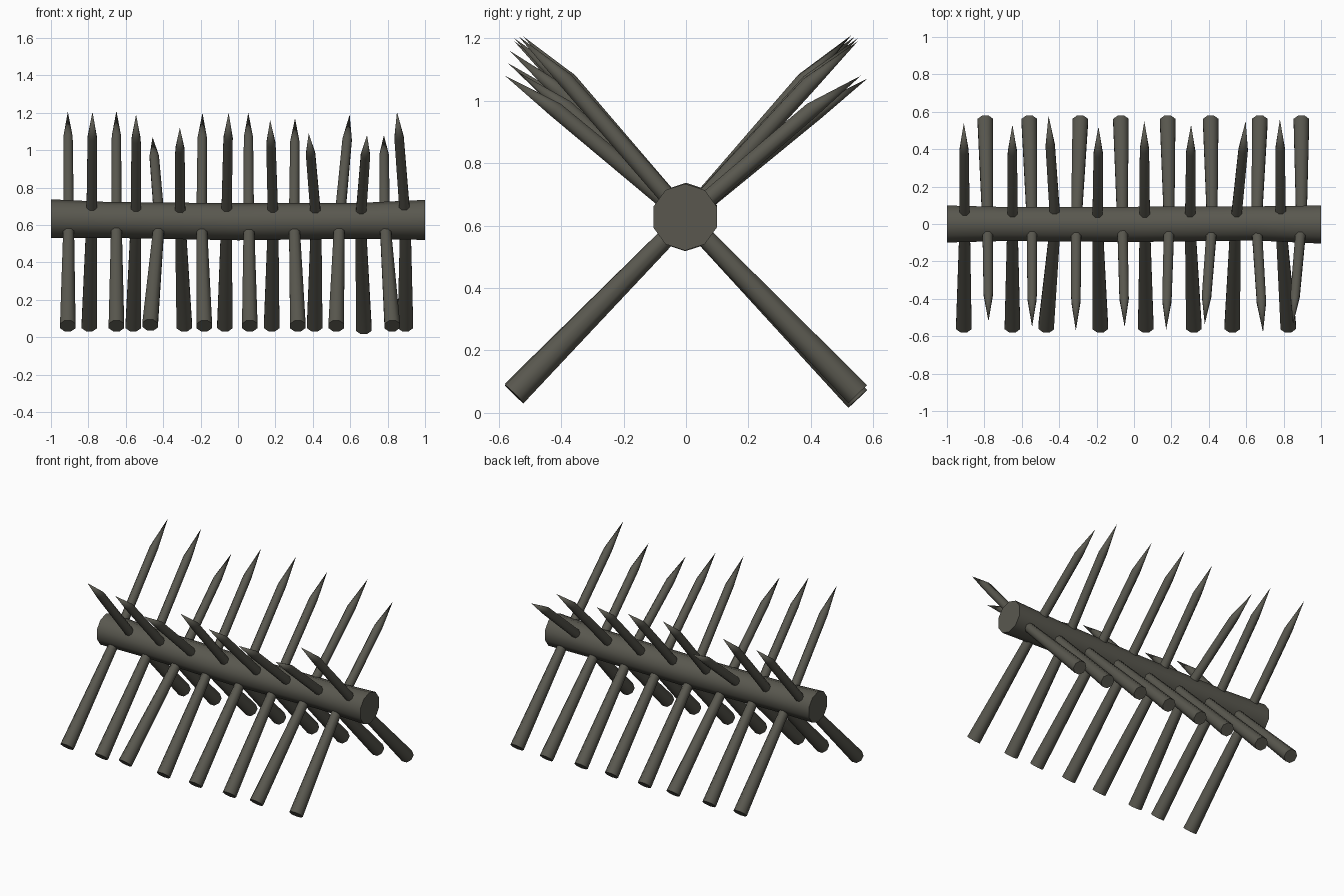
import bpy, bmesh, math
from mathutils import Vector

if "Cube" in bpy.data.objects:
    bpy.data.objects.remove(bpy.data.objects["Cube"])

wood = bpy.data.materials.new("weathered dark wood")
wood.diffuse_color = (0.10, 0.097, 0.078, 1)
wood.use_nodes = True
wood.node_tree.nodes["Principled BSDF"].inputs["Base Color"].default_value = wood.diffuse_color


def tube(name, rings, sides, side_axis, tip=None, turn=0.0):
    """Loft rings of (centre, radius, ring normal); an optional tip closes the last ring."""
    bm = bmesh.new()
    loops = []
    for centre, r, normal in rings:
        u = (side_axis - normal * side_axis.dot(normal)).normalized()
        v = normal.cross(u)
        loop = []
        for i in range(sides):
            a = 2 * math.pi * i / sides + turn
            loop.append(bm.verts.new(centre + (u * math.cos(a) + v * math.sin(a)) * r))
        loops.append(loop)
    for a, b in zip(loops, loops[1:]):
        for i in range(sides):
            j = (i + 1) % sides
            bm.faces.new((a[i], a[j], b[j], b[i]))
    bm.faces.new(loops[0][::-1])
    if tip is None:
        bm.faces.new(loops[-1])
    else:
        t = bm.verts.new(tip)
        for i in range(sides):
            bm.faces.new((loops[-1][i], loops[-1][(i + 1) % sides], t))
    bmesh.ops.recalc_face_normals(bm, faces=bm.faces[:])
    mesh = bpy.data.meshes.new(name)
    bm.to_mesh(mesh)
    bm.free()
    mesh.materials.append(wood)
    ob = bpy.data.objects.new(name, mesh)
    bpy.context.collection.objects.link(ob)
    bpy.ops.object.select_all(action='DESELECT')
    ob.select_set(True)
    bpy.context.view_layer.objects.active = ob
    bpy.ops.object.shade_smooth_by_angle(angle=math.radians(50))
    return ob


# Horizontal log, slightly uneven along its length
X = Vector((1, 0, 0))
log = [(-1, 0.0, 0.633, 0.104), (-0.7, 0.0, 0.627, 0.096), (0, -0.002, 0.617, 0.099),
       (0.65, 0.003, 0.622, 0.096), (1, -0.003, 0.627, 0.107)]
tube("log", [(Vector((x, y, z)), r, X) for x, y, z, r in log], 10, Vector((0, 0, 1)))

# Stakes: butt x, x at the log, tip x, tip reach in y, tip z, butt z
back_pointing = [
    (-0.91, -0.905, -0.91, 0.54, 1.205, 0.06), (-0.65, -0.65, -0.65, 0.53, 1.21, 0.06),
    (-0.47, -0.42, -0.457, 0.58, 1.07, 0.065), (-0.18, -0.195, -0.19, 0.52, 1.20, 0.06),
    (0.063, 0.058, 0.055, 0.55, 1.20, 0.06), (0.32, 0.30, 0.305, 0.53, 1.17, 0.06),
    (0.525, 0.543, 0.597, 0.55, 1.19, 0.06), (0.825, 0.785, 0.78, 0.56, 1.08, 0.06)]
front_pointing = [
    (-0.795, -0.783, -0.778, 0.52, 1.205, 0.06), (-0.56, -0.545, -0.545, 0.55, 1.19, 0.06),
    (-0.287, -0.309, -0.311, 0.57, 1.12, 0.06), (-0.07, -0.062, -0.05, 0.55, 1.20, 0.06),
    (0.18, 0.188, 0.172, 0.565, 1.16, 0.06), (0.41, 0.418, 0.378, 0.535, 1.09, 0.06),
    (0.673, 0.655, 0.69, 0.58, 1.08, 0.045), (0.895, 0.895, 0.85, 0.535, 1.205, 0.06)]


def stake(name, side, bx, mx, tx, ty, tz, bz):
    butt = Vector((bx, -side * 0.55, bz))
    mid = Vector((mx, 0, 0.625))
    tip = Vector((tx, side * ty, tz))
    d = tip - mid
    shoulder = mid + Vector((d.x * 0.75, d.y * 0.72, d.z * 0.76))
    low, high = (mid - butt).normalized(), (shoulder - mid).normalized()
    tube(name, [(butt, 0.045, low), (mid, 0.030, (low + high).normalized()),
                (shoulder, 0.027, high)], 8, X, tip, math.pi / 8)


for n, row in enumerate(back_pointing, 1):
    stake(f"back_stake_{n}", 1, *row)
for n, row in enumerate(front_pointing, 1):
    stake(f"front_stake_{n}", -1, *row)
